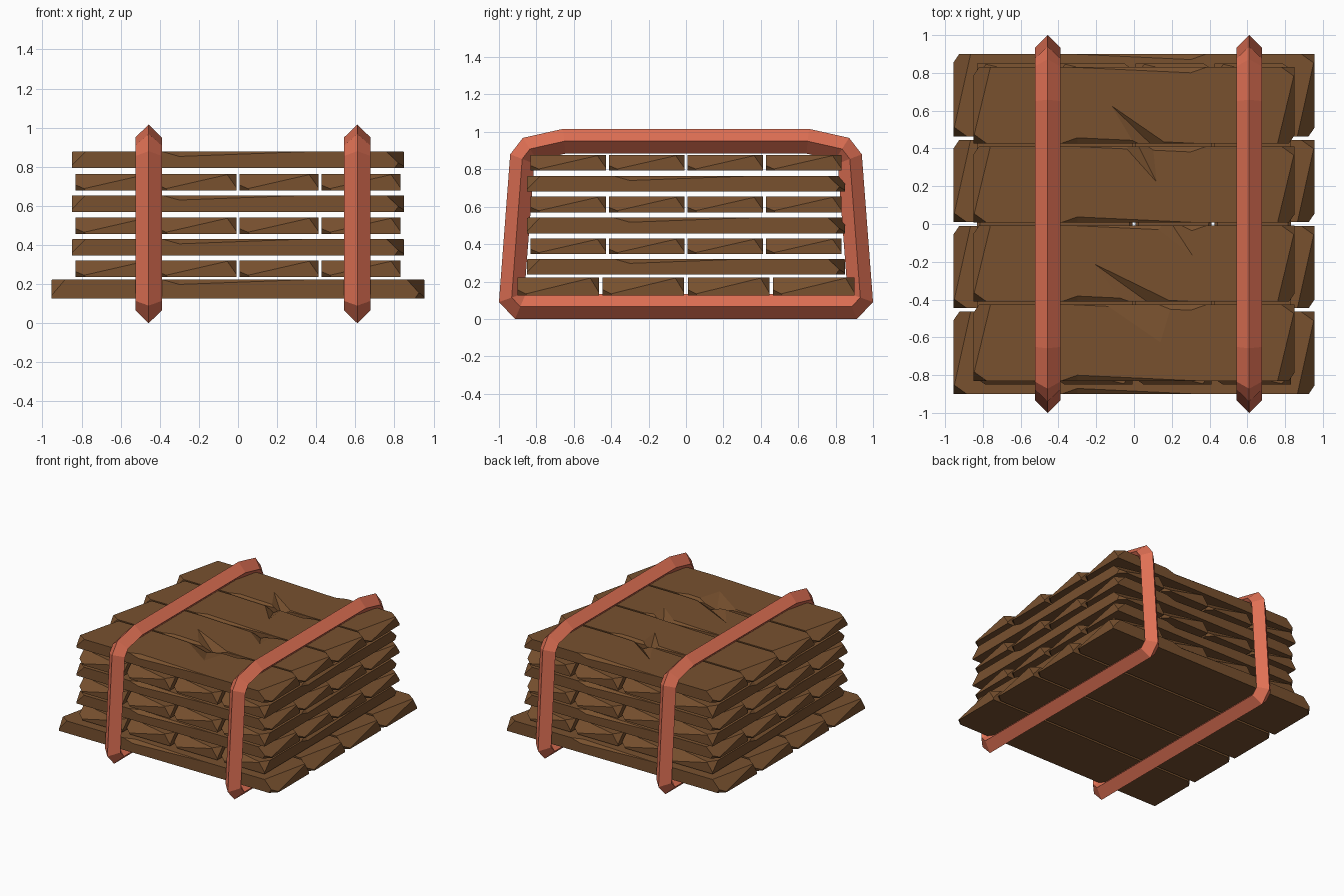
import bpy, bmesh
from mathutils import Vector, Matrix

if "Cube" in bpy.data.objects:
    bpy.data.objects.remove(bpy.data.objects["Cube"])


def material(name, rgb):
    m = bpy.data.materials.new(name)
    m.diffuse_color = (*rgb, 1)
    m.use_nodes = True
    m.node_tree.nodes["Principled BSDF"].inputs["Base Color"].default_value = m.diffuse_color
    return m


WOOD = material("brown wood", (0.188, 0.082, 0.028))
STRAP = material("salmon strap", (0.75, 0.165, 0.09))


def add_object(name, mesh, loc=(0, 0, 0)):
    ob = bpy.data.objects.new(name, mesh)
    ob.location = loc
    bpy.context.collection.objects.link(ob)
    return ob


def to_mesh(bm, name, mat):
    bmesh.ops.recalc_face_normals(bm, faces=bm.faces[:])
    mesh = bpy.data.meshes.new(name)
    bm.to_mesh(mesh)
    bm.free()
    mesh.materials.append(mat)
    return mesh


def cut(bm, p1, p2, p3):
    # slice off the part on the far side of a plane
    p1, p2, p3 = Vector(p1), Vector(p2), Vector(p3)
    n = (p2 - p1).cross(p3 - p1).normalized()
    if n.dot(p1) < 0:
        n = -n
    bmesh.ops.bisect_plane(bm, geom=bm.verts[:] + bm.edges[:] + bm.faces[:],
                           plane_co=p1, plane_no=n, clear_outer=True)
    bmesh.ops.holes_fill(bm, edges=[e for e in bm.edges if e.is_boundary], sides=0)


def plank_mesh(name, length, width, height, dents=()):
    l, w, h = length / 2, width / 2, height / 2
    bm = bmesh.new()
    bmesh.ops.create_cube(bm, size=1, matrix=Matrix.Diagonal((length, width, height, 1)))
    # rough hewn ends, the same after a half turn
    for s in (1, -1):
        P = lambda x, y, z: (s * x, s * y, z)
        cut(bm, P(l, -w + .05, -h + .01), P(l, w - .03, h), P(l - .09, -w, h))
        cut(bm, P(l, w - .05, h), P(l, w, -h * .7), P(l - .07, w, h))
        cut(bm, P(l, -w + .05, -h), P(l, -w, h * .6), P(l - .05, -w, -h))
    ob = add_object(name, to_mesh(bm, name, WOOD))

    # chips along the long upper edges: side, start, end, deepest x, inset, depth
    chips = [(-1, -.385, .34, -.3, .03, .024), (1, .385, -.34, .3, .03, .024)]
    for side, x0, x1, xd, inset, depth in list(dents) + chips:
        y = side * w
        xb = xd if inset < .05 else (x0 + x1) / 2
        pts = [Vector(p) for p in ((x0, y, h), (x1, y, h), (xb, y, h - depth),
                                   (xd, y - side * inset, h))]
        mid = (pts[2] + pts[3]) / 2
        bm = bmesh.new()
        v = [bm.verts.new(mid + (p - mid) * 1.2) for p in pts]
        for f in ((0, 1, 2), (0, 1, 3), (0, 2, 3), (1, 2, 3)):
            bm.faces.new([v[i] for i in f])
        cutter = add_object("chip_cutter", to_mesh(bm, "chip_cutter", WOOD))
        cutter.hide_render = True
        mod = ob.modifiers.new("chip", 'BOOLEAN')
        mod.operation, mod.solver, mod.object = 'DIFFERENCE', 'EXACT', cutter
        bpy.context.view_layer.update()
        dg = bpy.context.evaluated_depsgraph_get()
        new = bpy.data.meshes.new_from_object(ob.evaluated_get(dg))
        ob.modifiers.clear()
        ob.data = new
        bpy.data.objects.remove(cutter)
    mesh = ob.data
    bpy.data.objects.remove(ob)
    return mesh


base_plank = plank_mesh("base_plank", 1.91, .436, .097)
plank = plank_mesh("plank", 1.70, .404, .084)
# top boards carry larger splits
top_dents = [
    [(1, -.15, .2, .14, .2, .045)],
    [(-1, -.06, .2, -.21, .2, .045), (1, .1, .31, .31, .16, .04)],
    [(1, -.05, .1, .12, .19, .045)],
    [(-1, 0, .17, -.12, .2, .045)],
]
top_planks = [plank_mesh("top_plank", 1.70, .404, .084, d) for d in top_dents]

# seven layers of four planks, alternating direction
for layer, z in enumerate((.174, .279, .388, .499, .612, .722, .835)):
    pitch = .455 if layer == 0 else .419
    for i in range(4):
        t = (i - 1.5) * pitch
        mesh = base_plank if layer == 0 else top_planks[i] if layer == 6 else plank
        across = layer % 2 == 1
        ob = add_object(f"plank_layer{layer + 1}_{i + 1}", mesh,
                        (t, 0, z) if across else (0, t, z))
        if across:
            ob.rotation_euler.z = 1.5707963

# strap outline in y, z (half, mirrored)
half = [(.914, 0), (1, .09), (.94, .88), (.872, .968), (.658, 1.016)]
outline = [Vector(p) for p in half + [(-y, z) for y, z in reversed(half)]]


def inset_loop(d):
    out, n = [], len(outline)
    for i, p in enumerate(outline):
        a = (p - outline[i - 1]).normalized()
        b = (outline[(i + 1) % n] - p).normalized()
        na, nb = Vector((-a.y, a.x)), Vector((-b.y, b.x))
        out.append(p + (na + nb) * d / (1 + na.dot(nb)))
    return out


def strap(name, x):
    # diamond section swept round the stack
    bm = bmesh.new()
    rings = [[bm.verts.new((x + dx, p.x, p.y)) for p in inset_loop(d)]
             for dx, d in ((0, 0), (.068, .066), (0, .132), (-.068, .066))]
    n = len(outline)
    for k in range(4):
        r, s = rings[k], rings[(k + 1) % 4]
        for i in range(n):
            j = (i + 1) % n
            bm.faces.new((r[i], r[j], s[j], s[i]))
    add_object(name, to_mesh(bm, name, STRAP))


strap("left_strap", -.457)
strap("right_strap", .61)
